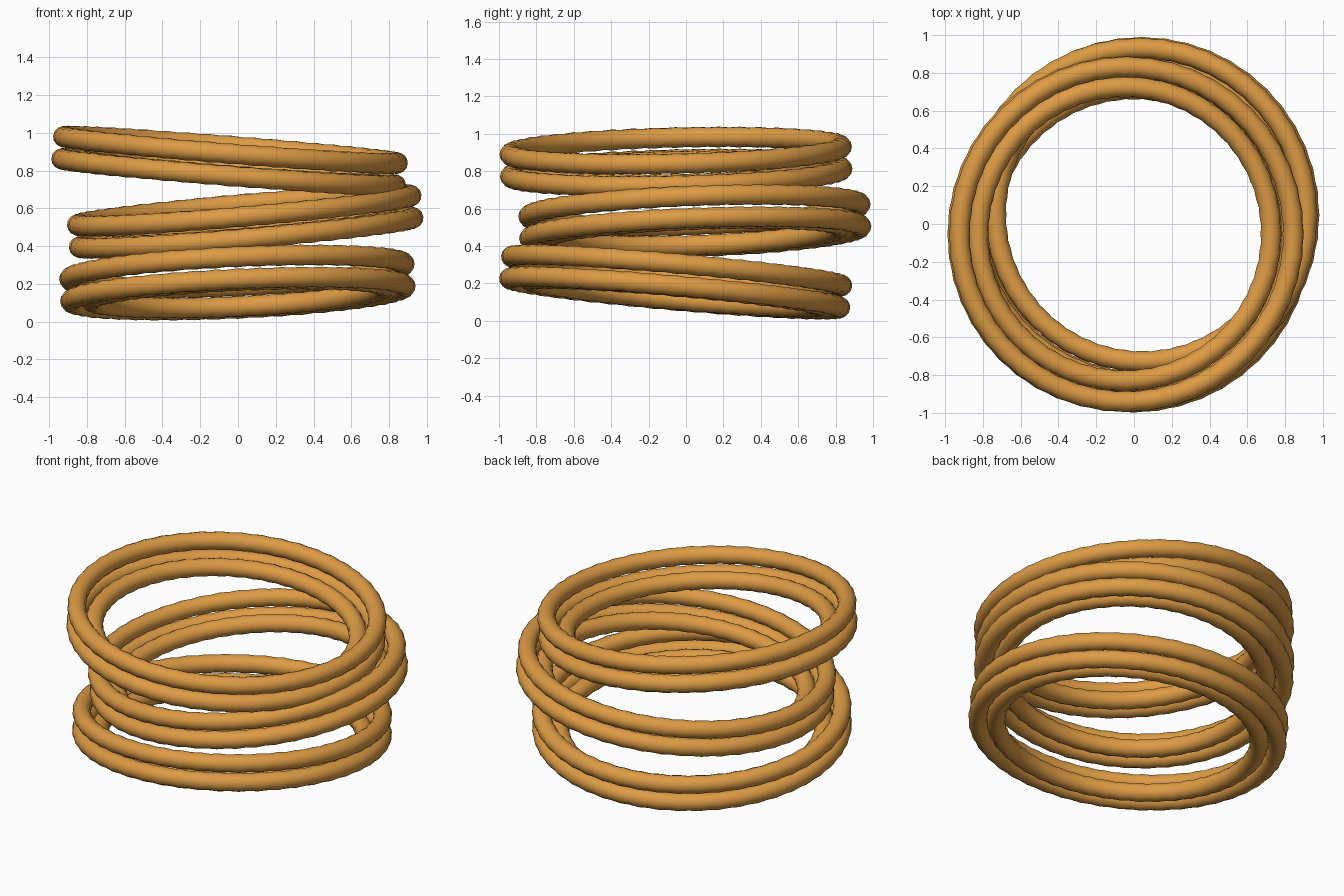
import bpy
import math
from mathutils import Vector

cube = bpy.data.objects.get("Cube")
if cube:
    bpy.data.objects.remove(cube, do_unlink=True)

# One warm gold for every ring
gold = bpy.data.materials.new("warm_gold")
gold.use_nodes = True
COLOR = (0.72, 0.33, 0.06, 1.0)
gold.diffuse_color = COLOR
gold.node_tree.nodes["Principled BSDF"].inputs["Base Color"].default_value = COLOR

TUBE = 0.054
RIPPLES = 48
OUTER, INNER = 0.886, 0.778
STEP = 0.118


def ring(name, radius, center, normal):
    """Tube ring with a faint hammered ripple along its length."""
    bpy.ops.mesh.primitive_torus_add(major_radius=radius, minor_radius=TUBE,
                                     major_segments=RIPPLES * 2, minor_segments=14)
    obj = bpy.context.object
    obj.name = name
    for v in obj.data.vertices:
        angle = math.atan2(v.co.y, v.co.x)
        core = Vector((math.cos(angle), math.sin(angle), 0)) * radius
        v.co = core + (v.co - core) * (1 + 0.04 * math.cos(RIPPLES * angle))
    obj.location = center
    obj.rotation_mode = 'QUATERNION'
    obj.rotation_quaternion = Vector((0, 0, 1)).rotation_difference(normal)
    obj.data.materials.append(gold)
    bpy.ops.object.shade_smooth()


# Three tilted bundles: centre of the upper ring, then slope along x and y
bundles = {
    "top": ((-0.04, -0.055, 0.91), -0.079, 0.023),
    "middle": ((0.033, 0.045, 0.59), 0.088, 0.037),
    "bottom": ((-0.006, -0.05, 0.266), 0.045, -0.088),
}
for label, (center, slope_x, slope_y) in bundles.items():
    normal = Vector((-slope_x, -slope_y, 1)).normalized()
    upper = Vector(center)
    lower = upper - normal * STEP
    ring(label + "_upper_outer_ring", OUTER, upper, normal)
    ring(label + "_lower_outer_ring", OUTER, lower, normal)
    ring(label + "_inner_ring", INNER, lower, normal)
